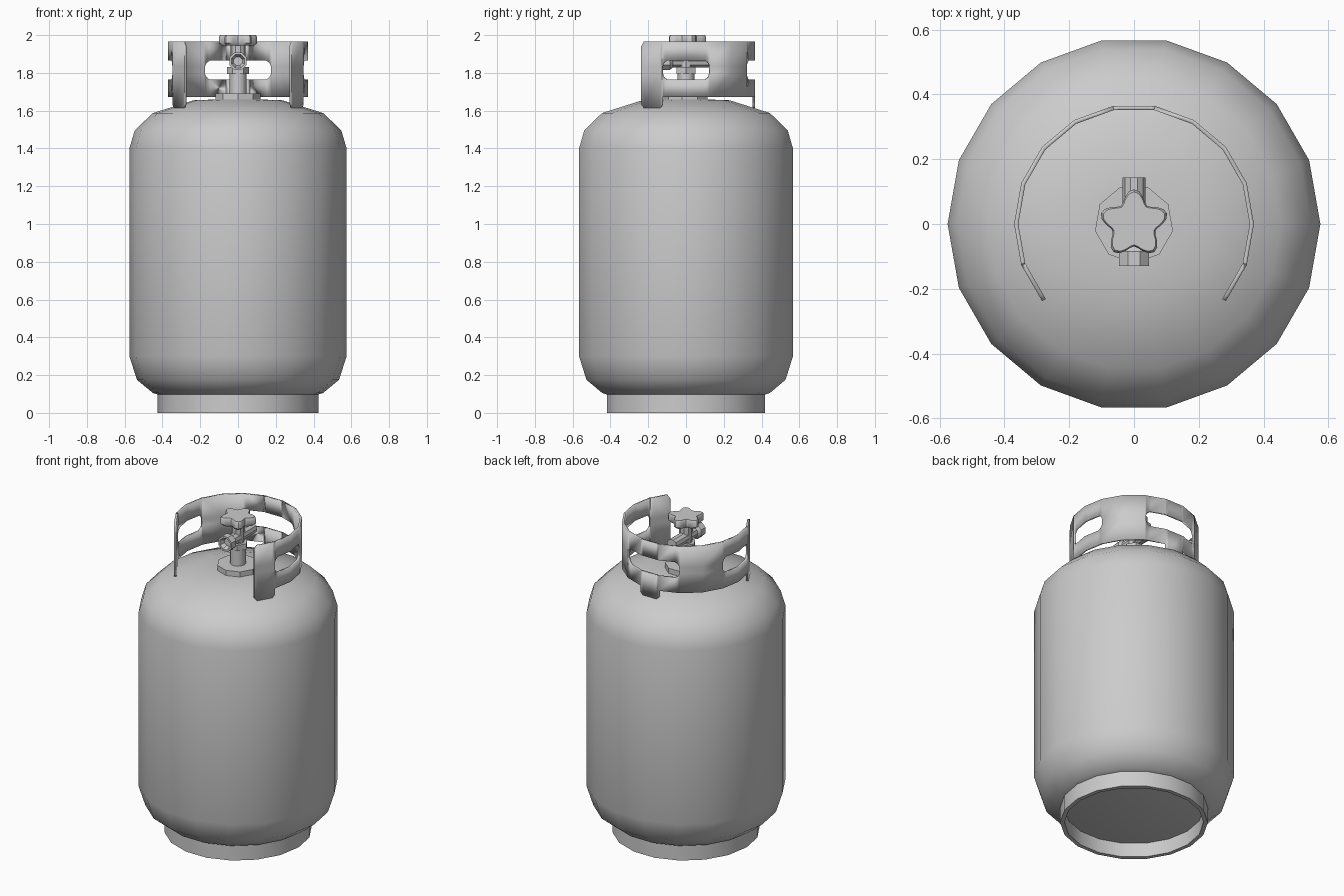
import bpy, bmesh
from math import sin, cos, radians, pi

cube = bpy.data.objects.get("Cube")
if cube:
    bpy.data.objects.remove(cube, do_unlink=True)

grey = bpy.data.materials.new("light_grey_metal")
grey.use_nodes = True
COLOUR = (0.6, 0.6, 0.6, 1)
grey.diffuse_color = COLOUR
grey.node_tree.nodes["Principled BSDF"].inputs["Base Color"].default_value = COLOUR


def finish(name, bm, angle=35):
    """Turn a bmesh into a shaded, coloured object."""
    bmesh.ops.recalc_face_normals(bm, faces=bm.faces)
    mesh = bpy.data.meshes.new(name)
    bm.to_mesh(mesh)
    bm.free()
    mesh.materials.append(grey)
    obj = bpy.data.objects.new(name, mesh)
    bpy.context.collection.objects.link(obj)
    bpy.ops.object.select_all(action='DESELECT')
    bpy.context.view_layer.objects.active = obj
    obj.select_set(True)
    bpy.ops.object.shade_smooth_by_angle(angle=radians(angle))
    return obj


def lathe(name, profile, sides, start=0, closed=False, along_y=False, z=0, angle=35):
    """Stack rings of (radius, height); cap the ends or close the loop."""
    bm = bmesh.new()
    rings = []
    for r, h in profile:
        ring = []
        for i in range(sides):
            a = radians(start) + 2 * pi * i / sides
            co = (r * cos(a), h, z + r * sin(a)) if along_y else (r * cos(a), r * sin(a), z + h)
            ring.append(bm.verts.new(co))
        rings.append(ring)
    pairs = list(zip(rings, rings[1:]))
    if closed:
        pairs.append((rings[-1], rings[0]))
    else:
        bm.faces.new(rings[0])
        bm.faces.new(rings[-1])
    for a, b in pairs:
        for i in range(sides):
            j = (i + 1) % sides
            bm.faces.new((a[i], a[j], b[j], b[i]))
    return finish(name, bm, angle)


# Tank body and the foot ring under it
lathe("tank", [(0.40, 0.09), (0.45, 0.105), (0.535, 0.175), (0.575, 0.30), (0.575, 1.40),
               (0.547, 1.495), (0.452, 1.587), (0.235, 1.655), (0.1, 1.66)], 18)
lathe("foot_ring", [(0.425, 0), (0.425, 0.11), (0.40, 0.11), (0.40, 0)], 18, closed=True)

# Guard collar: an open faceted band with three slots and three feet
SLOTS = [(0, 20), (90, 29), (180, 20)]
FEET = [(-30, 10), (90, 10), (210, 10)]
TOP, BOTTOM, FOOT, MID = 1.965, 1.672, 1.615, 1.815


def facet_point(az, z, r=0.37):
    rr = r * cos(radians(10)) / cos(radians(az % 20 - 10))
    return (rr * cos(radians(az)), rr * sin(radians(az)), z)


def slot_half(az):
    for c, w in SLOTS:
        d = w - abs(az - c)
        if d >= 0:
            return 0.02 + 0.03 * min(1, d / 4) ** 0.5
    return 0.02


def bottom(az):
    for c, w in FEET:
        d = w - abs(az - c)
        if d > 0:
            return FOOT + 0.018 * max(0, 1 - d / 2.5)
    return BOTTOM


columns = set(range(-40, 221, 20))
for c, w in SLOTS:
    columns |= {c + s * (w - k) for s in (-1, 1) for k in (0, 1, 2, 4)}
for c, w in FEET:
    columns |= {c + s * (w - k) for s in (-1, 1) for k in (0, 0.1, 2.5)}
columns = sorted(a for a in columns if -40 <= a <= 220)

bm = bmesh.new()
grid = []
for az in columns:
    half = slot_half(az)
    end = min(az + 40, 220 - az)
    low = bottom(az) if end > 0 else FOOT + 0.018
    top = TOP - 0.025 * max(0, 1 - end / 2.5)
    grid.append([bm.verts.new(facet_point(az, z)) for z in (low, MID - half, MID + half, top)])
for (a0, a1), (c0, c1) in zip(zip(columns, columns[1:]), zip(grid, grid[1:])):
    mid = (a0 + a1) / 2
    for k in range(3):
        if k == 1 and any(abs(mid - c) < w for c, w in SLOTS):
            continue
        bm.faces.new((c0[k], c1[k], c1[k + 1], c0[k + 1]))
collar = finish("guard_collar", bm)
solid = collar.modifiers.new("thickness", 'SOLIDIFY')
solid.thickness = 0.013
# Grow the wall towards the axis whichever way the sheet faces
face = collar.data.polygons[0]
outward = face.normal.x * face.center.x + face.normal.y * face.center.y > 0
solid.offset = -1 if outward else 1

# Valve: flange, stem, nut and neck
lathe("valve_flange", [(0.122, 1.65), (0.122, 1.692)], 9, start=-90)
lathe("valve_stem", [(0.045, 1.68), (0.045, 1.80)], 12)
lathe("valve_nut", [(0.058, 1.793), (0.058, 1.83)], 6)
lathe("valve_neck", [(0.035, 1.82), (0.04, 1.90), (0.04, 1.955)], 10)

# Outlet pipe running front to back
lathe("outlet_pipe", [(0.035, -0.09), (0.035, 0.143)], 10, along_y=True, z=1.862)
lathe("outlet_nut", [(0.025, -0.10), (0.038, -0.13), (0.05, -0.13), (0.05, -0.085), (0.036, -0.07)], 8,
      start=22.5, along_y=True, z=1.862)

# Five-lobed hand wheel
bm = bmesh.new()
rings = []
for scale, z in [(0.85, 1.945), (1, 1.958), (1, 1.99), (0.93, 2.0)]:
    ring = []
    for i in range(40):
        a = 2 * pi * i / 40
        r = scale * (0.088 + 0.019 * cos(5 * (a - pi / 2)))
        ring.append(bm.verts.new((r * cos(a), r * sin(a), z)))
    rings.append(ring)
bm.faces.new(rings[0])
bm.faces.new(rings[-1])
for a, b in zip(rings, rings[1:]):
    for i in range(40):
        j = (i + 1) % 40
        bm.faces.new((a[i], a[j], b[j], b[i]))
finish("hand_wheel", bm)
